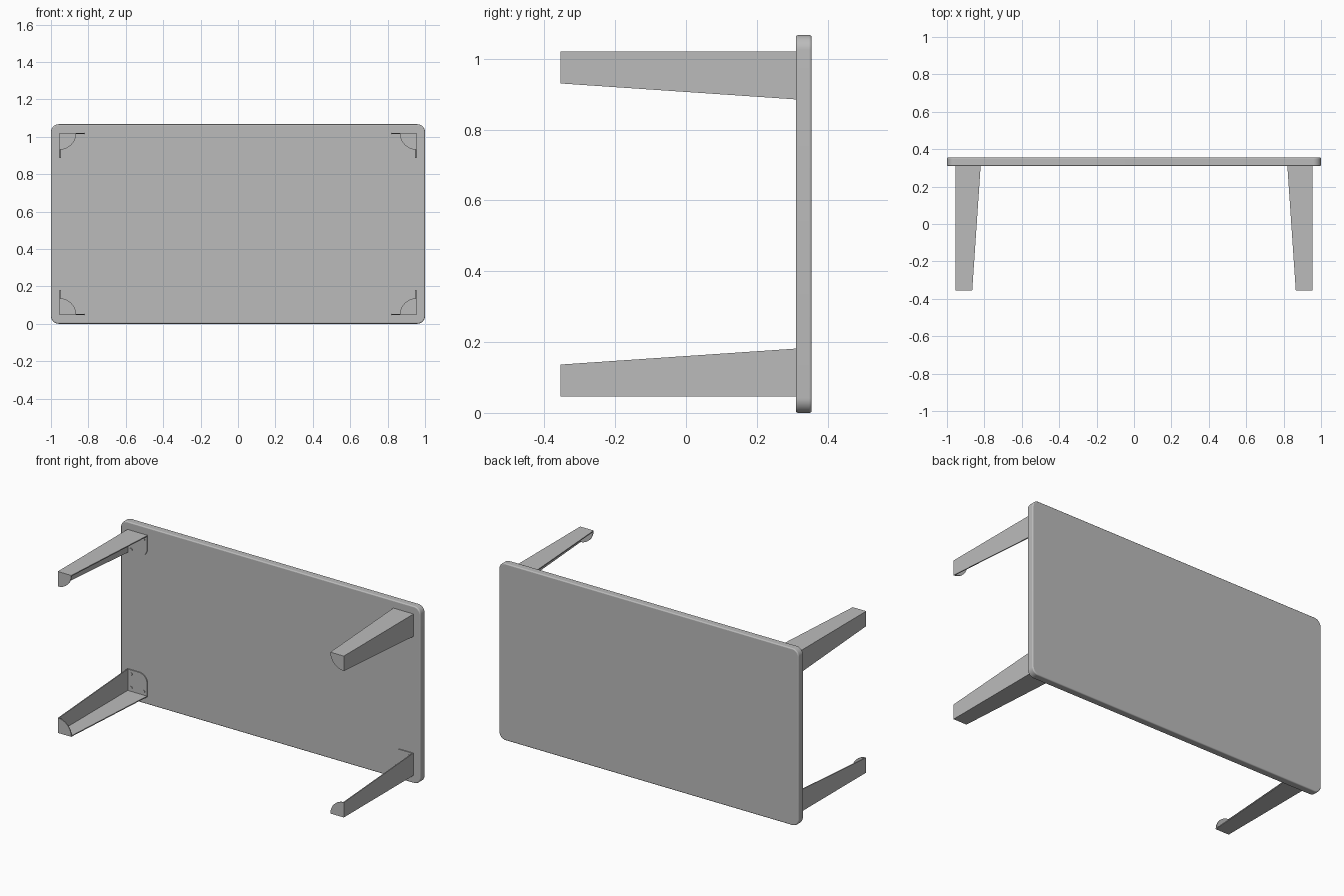
import bpy, bmesh, math
from mathutils import Vector

old = bpy.data.objects.get("Cube")
if old:
    bpy.data.objects.remove(old, do_unlink=True)

grey = bpy.data.materials.new("plain grey")
grey.use_nodes = True
grey.diffuse_color = (0.5, 0.5, 0.5, 1)
grey.node_tree.nodes["Principled BSDF"].inputs["Base Color"].default_value = (0.5, 0.5, 0.5, 1)

HEIGHT = 1.067
Y_FOOT, Y_TOP, Y_BACK = -0.355, 0.31, 0.355
WALL = 0.006          # sheet thickness of the legs
FOOT, BASE = 0.09, 0.135   # leg width at the foot and at the table top


def prism(name, points, direction):
    """Extrude a flat outline along a direction."""
    bm = bmesh.new()
    face = bm.faces.new([bm.verts.new(p) for p in points])
    ext = bmesh.ops.extrude_face_region(bm, geom=[face])
    moved = [v for v in ext["geom"] if isinstance(v, bmesh.types.BMVert)]
    bmesh.ops.translate(bm, verts=moved, vec=Vector(direction))
    bmesh.ops.recalc_face_normals(bm, faces=bm.faces)
    mesh = bpy.data.meshes.new(name)
    bm.to_mesh(mesh)
    bm.free()
    mesh.materials.append(grey)
    obj = bpy.data.objects.new(name, mesh)
    bpy.context.collection.objects.link(obj)
    return obj


def smooth(obj, angle=35):
    bpy.ops.object.select_all(action="DESELECT")
    obj.select_set(True)
    bpy.context.view_layer.objects.active = obj
    bpy.ops.object.shade_smooth_by_angle(angle=math.radians(angle))


def arc(cx, cz, radius, start, end, steps):
    """Points of an arc in the x-z plane, angles in degrees."""
    angles = [math.radians(start + (end - start) * i / steps) for i in range(steps + 1)]
    return [(cx + radius * math.cos(a), cz + radius * math.sin(a)) for a in angles]


# Table top: rounded rectangle with softened rims
R = 0.042
outline = []
for k, (sx, sz) in enumerate([(1, 1), (-1, 1), (-1, -1), (1, -1)]):
    outline += arc(sx * (1 - R), HEIGHT / 2 + sz * (HEIGHT / 2 - R), R, 90 * k, 90 * k + 90, 10)
top = prism("table_top", [(x, Y_TOP, z) for x, z in outline], (0, Y_BACK - Y_TOP, 0))
rim = top.modifiers.new("soft rim", "BEVEL")
rim.width = 0.006
rim.segments = 3
rim.limit_method = "ANGLE"
rim.angle_limit = math.radians(60)
smooth(top)


def leg(label, sx, sz):
    """Angle-section leg; a and b run inward from its outer corner."""
    cx, cz = sx * 0.955, HEIGHT / 2 + sz * 0.487

    def at(a, y, b):
        return (cx - sx * a, y, cz - sz * b)

    def inward(a, y, b):
        return (-sx * a, y, -sz * b)

    # Two tapered walls meeting at the outer corner
    taper = [(0, Y_FOOT), (FOOT, Y_FOOT), (BASE, Y_TOP), (0, Y_TOP)]
    prism(label + "_leg_side_wall", [at(0, y, w) for w, y in taper], inward(WALL, 0, 0))
    prism(label + "_leg_long_wall", [at(w, y, 0) for w, y in taper], inward(0, 0, WALL))

    # Quarter-round foot cap
    cap = [(0, 0)] + arc(0, 0, FOOT, 0, 90, 16)
    smooth(prism(label + "_foot_cap", [at(a, Y_FOOT, b) for a, b in cap], (0, WALL, 0)))

    # Mounting plate with one rounded corner
    r = 0.055
    plate = [(0, 0), (BASE, 0)] + arc(BASE - r, BASE - r, r, 0, 90, 10) + [(0, BASE)]
    smooth(prism(label + "_mounting_plate", [at(a, Y_TOP, b) for a, b in plate], (0, -WALL, 0)))

    # Screw heads
    for i, (a, b) in enumerate([(0.028, 0.028), (0.112, 0.028), (0.028, 0.112)]):
        head = [at(p, Y_TOP - WALL, q) for p, q in arc(a, b, 0.009, 0, 337.5, 15)]
        smooth(prism(f"{label}_screw_{i + 1}", head, (0, -0.004, 0)))


for side, sx in (("left", 1), ("right", -1)):
    for level, sz in (("lower", -1), ("upper", 1)):
        leg(f"{level}_{side}", sx, sz)
